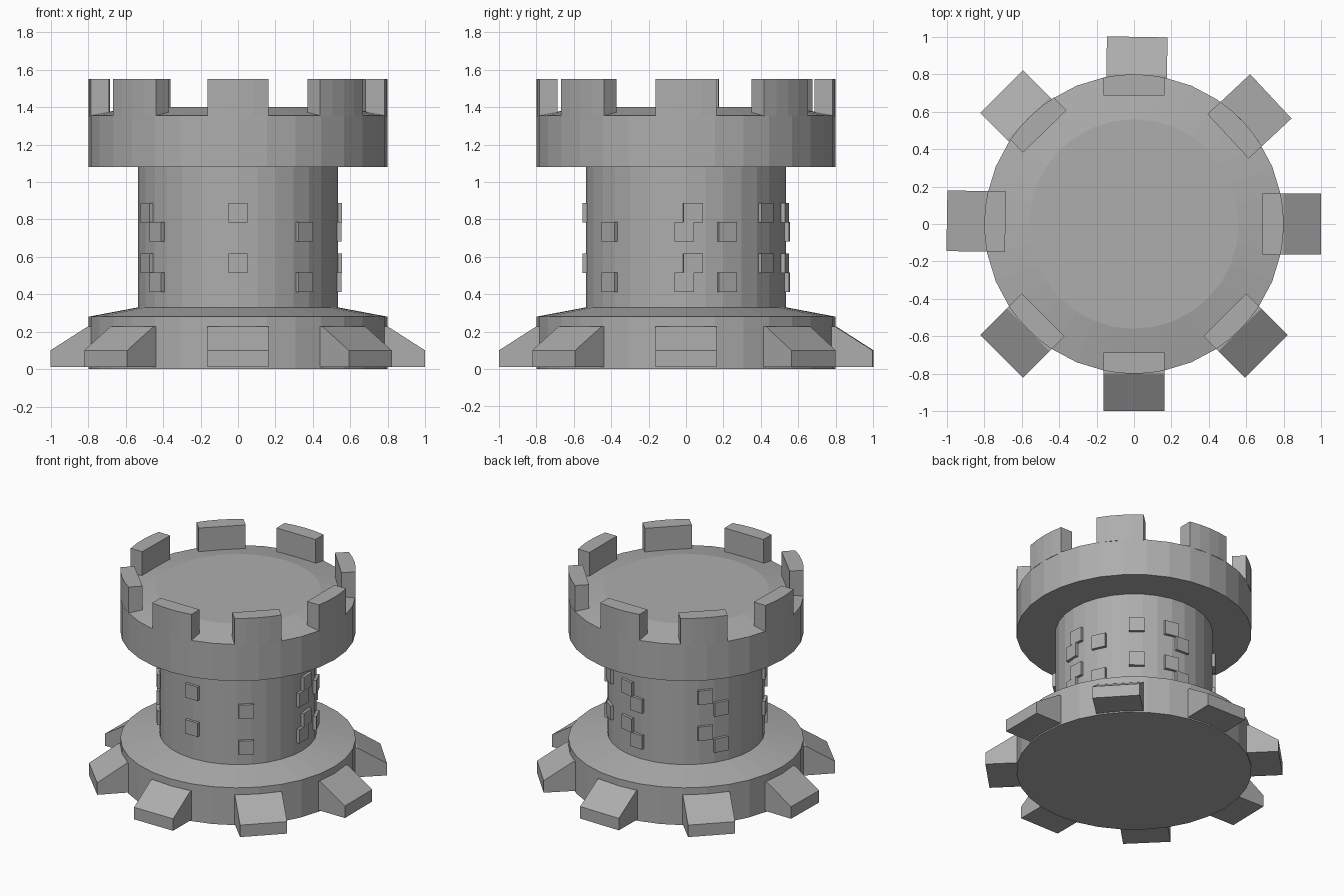
import bpy, bmesh
from math import radians, sin, cos, sqrt
from mathutils import Matrix

cube = bpy.data.objects.get("Cube")
if cube:
    bpy.data.objects.remove(cube, do_unlink=True)

stone = bpy.data.materials.new("grey_stone")
stone.use_nodes = True
COLOUR = (0.42, 0.42, 0.42, 1)
stone.diffuse_color = COLOUR
stone.node_tree.nodes["Principled BSDF"].inputs["Base Color"].default_value = COLOUR

SIDES = 32


def finish(name, bm, angle=0):
    """Turn a bmesh into an object, turned about z by an angle in degrees."""
    bmesh.ops.transform(bm, matrix=Matrix.Rotation(radians(angle), 4, "Z"), verts=bm.verts)
    bmesh.ops.recalc_face_normals(bm, faces=bm.faces)
    mesh = bpy.data.meshes.new(name)
    bm.to_mesh(mesh)
    bm.free()
    mesh.materials.append(stone)
    ob = bpy.data.objects.new(name, mesh)
    bpy.context.collection.objects.link(ob)
    return ob


def lathe(name, profile):
    """Closed solid of revolution from (radius, z) pairs, bottom to top."""
    bm = bmesh.new()
    rings = []
    for r, z in profile:
        turn = [radians(360 * i / SIDES) for i in range(SIDES)]
        rings.append([bm.verts.new((r * cos(a), r * sin(a), z)) for a in turn])
    for low, high in zip(rings, rings[1:]):
        for i in range(SIDES):
            j = (i + 1) % SIDES
            bm.faces.new((low[i], low[j], high[j], high[i]))
    bm.faces.new(rings[0][::-1])
    bm.faces.new(rings[-1])
    return finish(name, bm)


def prism(name, outline, shift, angle):
    """Extrude a flat outline of 3D points along a shift."""
    bm = bmesh.new()
    face = bm.faces.new([bm.verts.new(p) for p in outline])
    new = bmesh.ops.extrude_face_region(bm, geom=[face], use_keep_orig=True)["geom"]
    moved = [g for g in new if isinstance(g, bmesh.types.BMVert)]
    bmesh.ops.translate(bm, vec=shift, verts=moved)
    return finish(name, bm, angle)


# Round tower: foot, shaft and overhanging platform
lathe("tower", [(0.8, 0), (0.8, 0.28), (0.535, 0.33), (0.535, 1.08),
                (0.8, 1.08), (0.8, 1.355), (0.56, 1.4)])

# Sloped buttresses around the foot
HALF = 0.162
for n, angle in enumerate((0, 43, 89, 135, 179, 225, 270, 315)):
    side = [(0.7, 0.01), (1, 0.01), (1, 0.1), (0.8, 0.228), (0.7, 0.228)]
    prism(f"buttress_{n + 1}", [(x, -HALF, z) for x, z in side], (0, 2 * HALF, 0), angle)

# Merlons: straight inside, following the platform edge outside
for n, angle in enumerate((0, 43, 90, 134, 179, 225, 270, 315)):
    rim = [HALF * k / 2 for k in range(-2, 3)]
    arc = [(sqrt(0.8 ** 2 - y * y), y, 1.35) for y in rim]
    inner = [(0.687, HALF, 1.35), (0.687, -HALF, 1.35)]
    prism(f"merlon_{n + 1}", arc + inner, (0, 0, 0.2), angle)

# Raised bricks on the shaft, in upper and lower courses
COURSES = {0.835: (-90, 4, 52, 78, 139, 206), 0.733: (-49, -1, 24, 87, 151, 217)}
B = 0.052
for z, angles in COURSES.items():
    for drop in (0, 0.27):
        for angle in angles:
            c = z - drop
            square = [(0.5, -B, c - B), (0.5, B, c - B), (0.5, B, c + B), (0.5, -B, c + B)]
            prism("brick", square, (0.053, 0, 0), angle)
